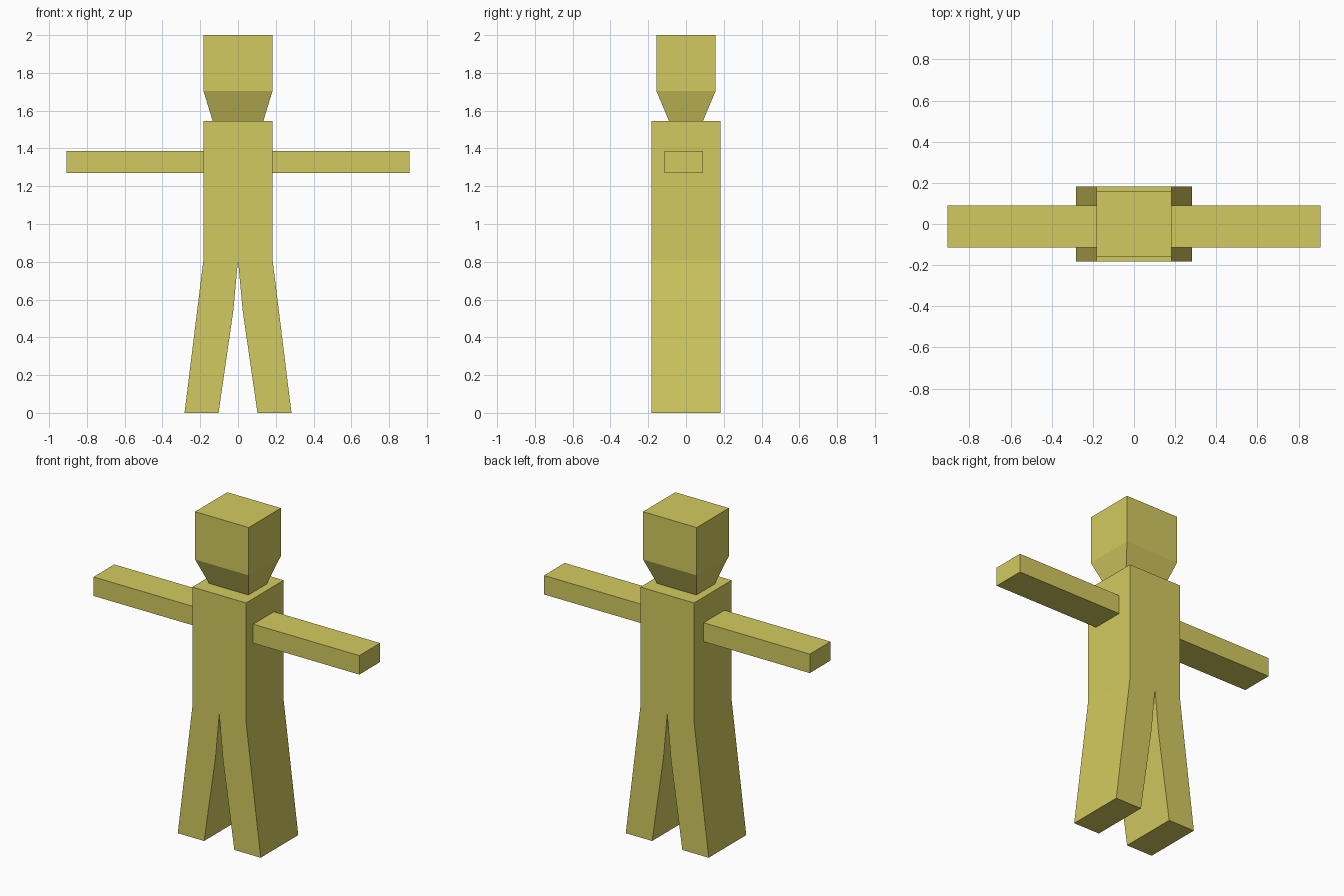
import bpy
import bmesh

if "Cube" in bpy.data.objects:
    bpy.data.objects.remove(bpy.data.objects["Cube"])

# Single flat colour
mat = bpy.data.materials.new("mustard_yellow")
mat.diffuse_color = (0.65, 0.59, 0.115, 1.0)
mat.use_nodes = True
mat.node_tree.nodes["Principled BSDF"].inputs["Base Color"].default_value = mat.diffuse_color


def finish(name, bm):
    bmesh.ops.recalc_face_normals(bm, faces=bm.faces)
    mesh = bpy.data.meshes.new(name)
    bm.to_mesh(mesh)
    bm.free()
    mesh.materials.append(mat)
    obj = bpy.data.objects.new(name, mesh)
    bpy.context.collection.objects.link(obj)
    return obj


def loft(name, rings):
    """Closed solid through stacked rings of equal point count."""
    bm = bmesh.new()
    loops = [[bm.verts.new(p) for p in ring] for ring in rings]
    n = len(loops[0])
    for a, b in zip(loops, loops[1:]):
        for i in range(n):
            j = (i + 1) % n
            bm.faces.new((a[i], a[j], b[j], b[i]))
    bm.faces.new(loops[0])
    bm.faces.new(loops[-1])
    return finish(name, bm)


def rect(hx, hy, z):
    return [(-hx, -hy, z), (hx, -hy, z), (hx, hy, z), (-hx, hy, z)]


# Head with a jaw tapering down to the neck
loft("head", [rect(0.134, 0.09, 1.545), rect(0.183, 0.157, 1.705),
              rect(0.183, 0.157, 2.0)])

# Torso block
D = 0.183
loft("torso", [rect(D, D, 0.81), rect(D, D, 1.545)])

# Splayed legs (side profile extruded front to back) and straight arms
leg_profile = [(0.0, 0.81), (0.025, 0.54), (0.103, 0.0), (0.283, 0.0), (0.183, 0.81)]
arm_section = [(-0.113, 1.27), (0.089, 1.27), (0.089, 1.387), (-0.113, 1.387)]
for side, s in (("left", 1), ("right", -1)):
    loft(side + "_leg", [[(s * x, y, z) for x, z in leg_profile] for y in (-D, D)])
    loft(side + "_arm", [[(s * x, y, z) for y, z in arm_section] for x in (0.183, 0.907)])
